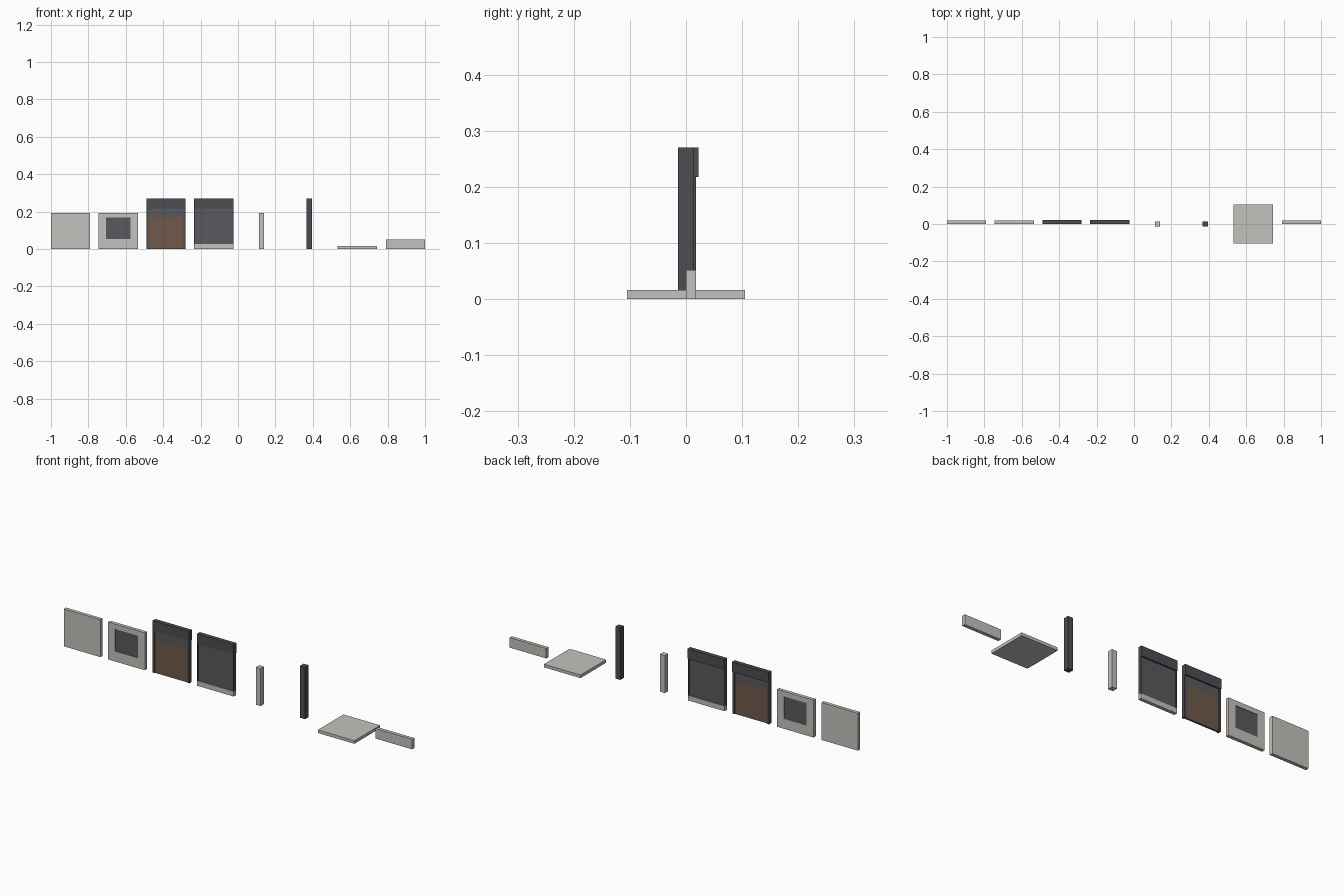
import bpy

if "Cube" in bpy.data.objects:
    bpy.data.objects.remove(bpy.data.objects["Cube"])


def material(name, color):
    m = bpy.data.materials.new(name)
    m.diffuse_color = (*color, 1)
    m.use_nodes = True
    m.node_tree.nodes["Principled BSDF"].inputs["Base Color"].default_value = m.diffuse_color
    return m


STONE = material("light_stone", (0.56, 0.54, 0.51))
DARK = material("dark_frame", (0.075, 0.073, 0.085))
GLASS = material("dark_glass", (0.10, 0.098, 0.11))
WOOD = material("brown_door", (0.16, 0.10, 0.07))


def box(name, x0, x1, y0, y1, z0, z1, mat):
    bpy.ops.mesh.primitive_cube_add(
        size=1, location=((x0 + x1) / 2, (y0 + y1) / 2, (z0 + z1) / 2))
    ob = bpy.context.object
    ob.name = name
    ob.scale = (x1 - x0, y1 - y0, z1 - z0)
    bpy.ops.object.transform_apply(location=False, rotation=False, scale=True)
    ob.data.materials.append(mat)
    return ob


W, T = 0.21, 0.018          # module width and wall thickness
H, SHOP_H = 0.194, 0.27     # upper floor and shop floor heights

# plain wall
box("plain_wall", -1, -1 + W, 0, T, 0, H, STONE)

# window wall: cut opening and inset pane
x = -0.745
wall = box("window_wall", x, x + W, 0, T, 0, H, STONE)
opening = (x + 0.04, x + 0.17)
cutter = box("window_cutter", *opening, -0.02, 0.04, 0.053, 0.168, STONE)
cutter.hide_render = True
mod = wall.modifiers.new("opening", 'BOOLEAN')
mod.object = cutter
mod.solver = 'EXACT'
bpy.context.view_layer.objects.active = wall
bpy.ops.object.modifier_apply(modifier=mod.name)
bpy.data.objects.remove(cutter)
box("window_pane", *opening, 0.003, T - 0.003, 0.053, 0.168, GLASS)

# shop door module: jambs, door, transom, sign band
x = -0.49
for side, jx in (("left", x), ("right", x + W - 0.011)):
    box(f"door_jamb_{side}", jx, jx + 0.011, 0, T, 0, 0.218, DARK)
box("door_leaf", x + 0.011, x + W - 0.011, 0.004, T - 0.004, 0, 0.17, WOOD)
box("door_transom", x + 0.011, x + W - 0.011, 0.004, T - 0.004, 0.17, 0.218, GLASS)
box("door_sign_band", x, x + W, 0, 0.022, 0.218, SHOP_H, DARK)

# shop window module: sill, jambs, glass, sign band
x = -0.235
box("shop_sill", x, x + W, 0, T, 0, 0.026, STONE)
for side, jx in (("left", x), ("right", x + W - 0.005)):
    box(f"shop_jamb_{side}", jx, jx + 0.005, 0, T, 0.026, 0.218, DARK)
box("shop_glass", x + 0.005, x + W - 0.005, 0.004, T - 0.004, 0.026, 0.218, GLASS)
box("shop_sign_band", x, x + W, 0, 0.022, 0.218, SHOP_H, DARK)

# corner posts
box("upper_corner_post", 0.112, 0.140, -0.014, 0.014, 0, H, STONE)
box("shop_corner_post", 0.367, 0.395, -0.014, 0.014, 0, SHOP_H, DARK)

# roof slab and parapet
box("roof_slab", 0.532, 0.742, -0.105, 0.105, 0, 0.016, STONE)
box("parapet", 1 - W, 1, 0, T, 0, 0.052, STONE)
